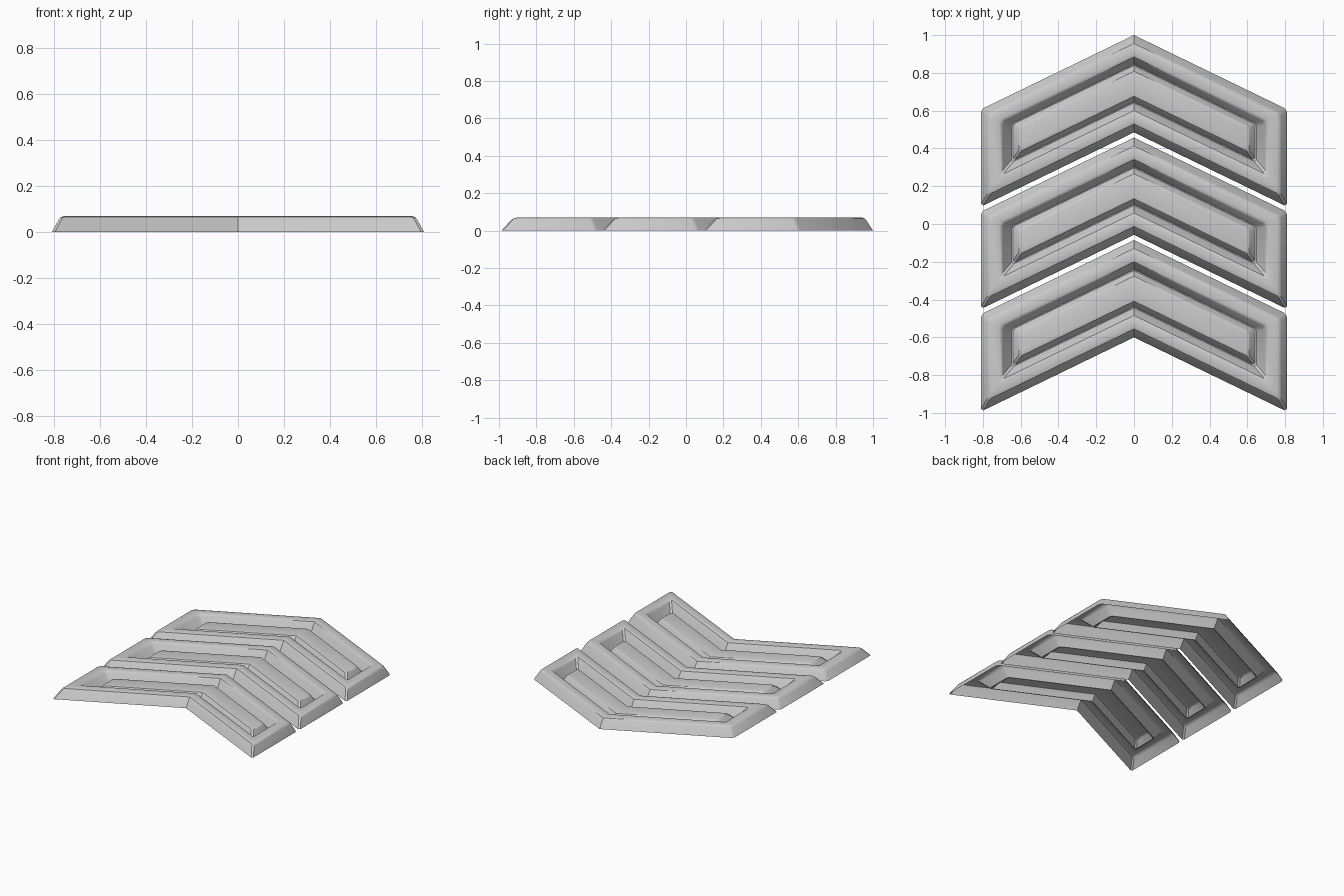
import bpy, bmesh, math
from mathutils import Vector

cube = bpy.data.objects.get("Cube")
if cube:
    bpy.data.objects.remove(cube)

grey = bpy.data.materials.new("light_grey")
grey.use_nodes = True
colour = (0.6, 0.6, 0.6, 1)
grey.diffuse_color = colour
grey.node_tree.nodes["Principled BSDF"].inputs["Base Color"].default_value = colour

HALF_WIDTH = 0.81
SLOPE = 0.485          # fall of the chevron arms per unit of width
THICK = 0.515          # depth of each chevron along y
PITCH = 0.5425         # spacing between chevrons
MITER = math.hypot(1, SLOPE)

# Cross-section: inset from the long sides, inset from the ends, height
PROFILE = [
    (0.0, 0.0, 0.0),
    (0.032, 0.03, 0.055),
    (0.04, 0.038, 0.065),
    (0.055, 0.052, 0.07),
    (0.092, 0.095, 0.07),
    (0.104, 0.108, 0.065),
    (0.111, 0.116, 0.055),
    (0.14, 0.162, 0.0),
    (0.145, 0.17, 0.0),
    (0.166, 0.195, 0.035),
    (0.172, 0.201, 0.042),
    (0.183, 0.212, 0.045),
]


def chevron_loop(side, end, corner):
    """Chevron outline, inset, with its four end corners clipped."""
    x = HALF_WIDTH - end
    back = -side * MITER
    front = -THICK + side * MITER
    arm = Vector((1, -SLOPE)).normalized() * corner
    drop = Vector((0, corner))
    b = Vector((x, back - SLOPE * x))
    f = Vector((x, front - SLOPE * x))
    right = [b - arm, b - drop, f + drop, f - arm]
    left = [Vector((-p.x, p.y)) for p in reversed(right)]
    return [Vector((0, back))] + right + [Vector((0, front))] + left


def chevron_mesh():
    bm = bmesh.new()
    rings = []
    for side, end, z in PROFILE:
        loop = chevron_loop(side, end, 0.014)
        rings.append([bm.verts.new((p.x, p.y, z)) for p in loop])
    # Sloped walls, rim and groove
    for low, high in zip(rings, rings[1:]):
        for i in range(len(low)):
            j = (i + 1) % len(low)
            bm.faces.new((low[j], low[i], high[i], high[j]))
    # Raised centre panel, one face for each arm
    top = rings[-1]
    bm.faces.new(list(reversed(top[:6])))
    bm.faces.new(list(reversed(top[5:] + top[:1])))
    bm.normal_update()
    mesh = bpy.data.meshes.new("chevron")
    bm.to_mesh(mesh)
    bm.free()
    mesh.materials.append(grey)
    return mesh


# Three identical open-backed chevrons in a row
shell = chevron_mesh()
for i, place in enumerate(("back", "middle", "front")):
    ob = bpy.data.objects.new(place + "_chevron", shell)
    ob.location.y = 1 - PITCH * i
    bpy.context.collection.objects.link(ob)
    if i == 0:
        bpy.context.view_layer.objects.active = ob
        ob.select_set(True)
        bpy.ops.object.shade_smooth_by_angle(angle=math.radians(32))
        ob.select_set(False)
